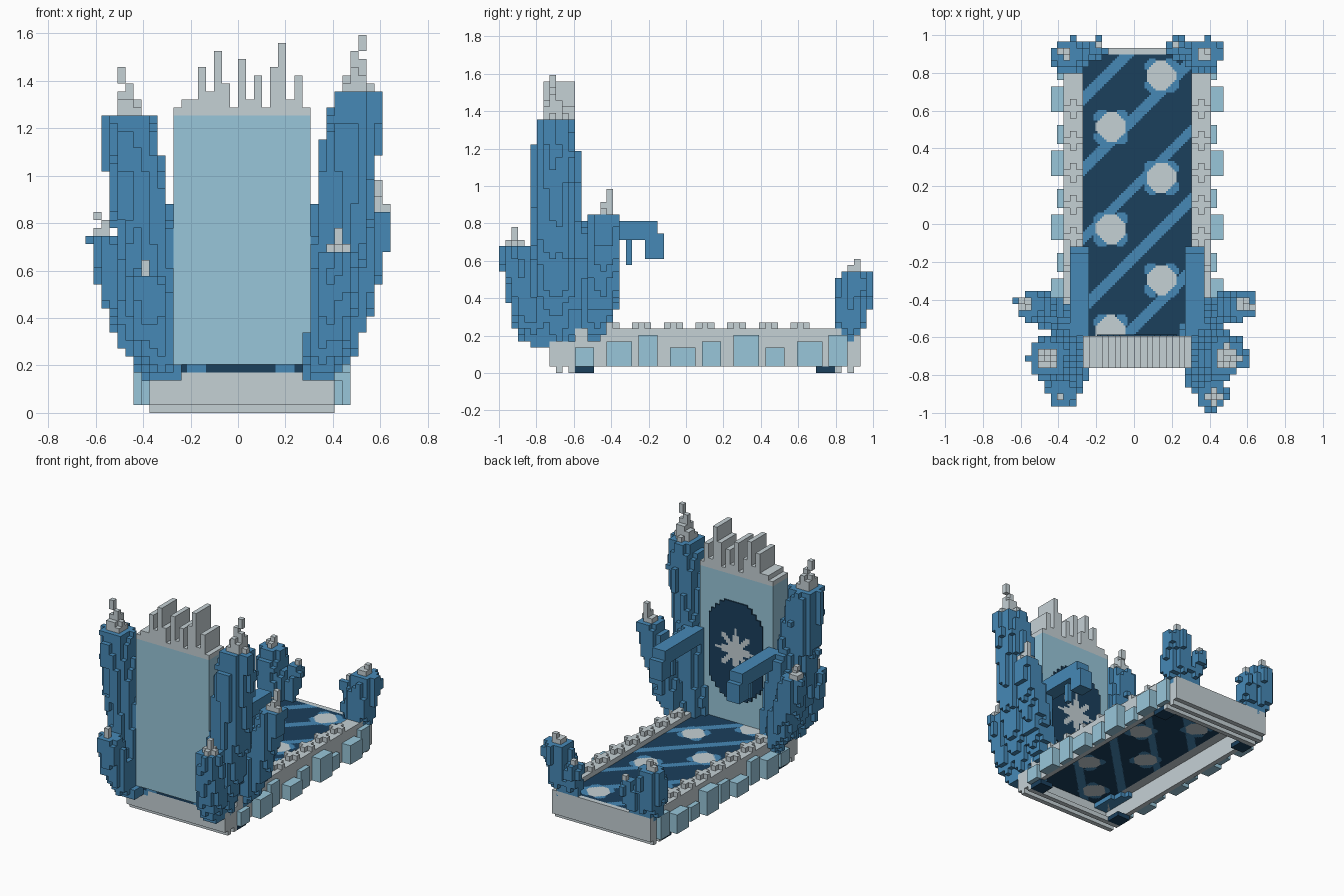
import bpy, bmesh, math, random
from mathutils import Vector

if "Cube" in bpy.data.objects:
    bpy.data.objects.remove(bpy.data.objects["Cube"])

random.seed(4)
V = 2 / 59                       # size of one block
X0, Y0 = -19 * V, -29.5 * V      # grid origin
CX = X0 + 19.5 * V               # middle of the seat


def material(name, rgb):
    m = bpy.data.materials.new(name)
    m.diffuse_color = (*rgb, 1)
    m.use_nodes = True
    m.node_tree.nodes["Principled BSDF"].inputs["Base Color"].default_value = m.diffuse_color
    return m


FROST, PALE, BLUE, NAVY = range(4)
MATS = [material("frost grey", (0.56, 0.635, 0.665)),
        material("pale ice blue", (0.315, 0.565, 0.70)),
        material("deep ice blue", (0.061, 0.25, 0.47)),
        material("navy", (0.0105, 0.050, 0.108))]

SIDES = [((1, 0, 0), [(1, 0, 0), (1, 1, 0), (1, 1, 1), (1, 0, 1)]),
         ((-1, 0, 0), [(0, 0, 0), (0, 0, 1), (0, 1, 1), (0, 1, 0)]),
         ((0, 1, 0), [(0, 1, 0), (0, 1, 1), (1, 1, 1), (1, 1, 0)]),
         ((0, -1, 0), [(0, 0, 0), (1, 0, 0), (1, 0, 1), (0, 0, 1)]),
         ((0, 0, 1), [(0, 0, 1), (1, 0, 1), (1, 1, 1), (0, 1, 1)]),
         ((0, 0, -1), [(0, 0, 0), (0, 1, 0), (1, 1, 0), (1, 0, 0)])]


def blocks(name, cells, origin, size):
    """Mesh the outer faces of a set of blocks {(i, j, k): colour}."""
    bm, verts = bmesh.new(), {}
    for c, mat in cells.items():
        for d, corners in SIDES:
            if tuple(a + b for a, b in zip(c, d)) in cells:
                continue
            loop = []
            for q in corners:
                p = tuple(a + b for a, b in zip(c, q))
                if p not in verts:
                    verts[p] = bm.verts.new([o + s * a for o, s, a in zip(origin, size, p)])
                loop.append(verts[p])
            bm.faces.new(loop).material_index = mat
    me = bpy.data.meshes.new(name)
    bm.to_mesh(me)
    bm.free()
    for m in MATS:
        me.materials.append(m)
    ob = bpy.data.objects.new(name, me)
    bpy.context.collection.objects.link(ob)
    return ob


def box(name, x, y, z, mat):
    """A plain box given by its block ranges."""
    return blocks(name, {(0, 0, 0): mat}, (X0 + x[0] * V, Y0 + y[0] * V, z[0] * V),
                  ((x[1] - x[0]) * V, (y[1] - y[0]) * V, (z[1] - z[0]) * V))


def pair(name, x, y, z, mat):
    """Box on the right side and its mirror on the left."""
    box(name + "_right", x, y, z, mat)
    box(name + "_left", (39 - x[1], 39 - x[0]), y, z, mat)


# base frame: thin end boards, slats, feet and hollow side rails
box("front_board", (8, 31), (8, 9), (1, 5), FROST)
box("back_board", (8, 31), (56, 57), (1, 6), FROST)
for y in (9, 11):
    box("front_slat", (8, 31), (y, y + 1), (0, 1), FROST)
    box("back_slat", (8, 31), (64 - y, 65 - y), (0, 1), FROST)
pair("front_foot", (28, 31), (12, 15), (0, 1), NAVY)
pair("back_foot", (28, 31), (50, 53), (0, 1), NAVY)
pair("side_rail", (30, 31), (8, 57), (1, 5), FROST)
pair("upper_rail", (28, 31), (12, 54), (5, 7), FROST)
pair("rail_end", (28, 31), (8, 12), (4, 5), FROST)

# cross-shaped studs along the rails
for s in range(16, 50, 5):
    pair("stud_long", (29, 30), (s, s + 3), (7, 8), FROST)
    pair("stud_wide", (28, 31), (s + 1, s + 2), (7, 8), FROST)

# ice lumps on the outside of the rails, every second one larger
for n, s in enumerate(range(12, 55, 5)):
    big = n % 2
    pair("ice_lump", (31, 32 + big), (s, s + 3 + big), (1, 4 + n % 3), PALE)


# carpet with diagonal stripes and diamond spots
def carpet_colour(x, y):
    for n in range(6):
        dx = abs(x - (0.145 if n % 2 == 0 else -0.12))
        dy = abs(y - (0.785 - 0.27 * n))
        if max(dx, dy) < 0.08 and dx + dy < 0.103:
            return FROST
        if 0.05 < max(dx, dy) < 0.09 and 0.103 < dx + dy < 0.155 and min(dx, dy) > 0.03:
            return BLUE
    return BLUE if (y - x + 0.55 + 0.035) % 0.37 < 0.075 else NAVY


h = V / 3
cells = {(i, j, 0): carpet_colour(X0 + 11 * V + (i + .5) * h, Y0 + 8 * V + (j + .5) * h)
         for i in range(51) for j in range(144)}
blocks("carpet", cells, (X0 + 11 * V, Y0 + 8 * V, 5 * V), (h, h, V))

# backrest with a jagged frosty top
TOPS = [38, 39, 39, 43, 40, 45, 41, 38, 44, 39, 42, 38, 43, 46, 39, 42, 38]
cells = {(i, 0, k): FROST if k >= 37 else PALE
         for i, top in enumerate(TOPS) for k in range(6, top)}
blocks("backrest", cells, (X0 + 11 * V, Y0 + 7 * V, 0), (V, 5 * V, V))

# panel and snowflake on the seat side of the backrest
h = V / 2
cells = {}
for i in range(-12, 13):
    for k in range(-20, 21):
        a, b = abs(i), abs(k)
        if a // 2 * 2 + b // 2 * 2 > 25:
            continue
        cross = min(a, b) <= (max(a, b) <= 6) and max(a, b) <= 9
        diagonal = abs(a - b) <= 1 and max(a, b) <= 6
        cells[i, 0, k] = FROST if cross or diagonal else NAVY
blocks("snowflake_panel", cells, (CX - h / 2, Y0 + 12 * V, 0.71), (h, 0.009, h))

# armrests with a drooping end and an icicle
pair("armrest", (27, 30), (12, 25), (21, 24), BLUE)
pair("armrest_end", (27, 30), (23, 26), (18, 22), BLUE)
pair("icicle", (28, 29), (20, 21), (17, 21), BLUE)


def crystal(name, base, tip, radius, cap=FROST):
    """Leaning column of blocks with a narrow tip."""
    base, tip = Vector(base), Vector(tip)
    cells, rough = {}, {}
    k0, k1 = round(base.z / V), round(tip.z / V)
    for k in range(k0, k1):
        t = (k - k0 + .5) / (k1 - k0)
        c = base.lerp(tip, t ** 0.65)
        if t < 0.84:
            r = radius * min(1, 0.62 + 1.5 * t, 1 - 1.3 * (t - 0.7))
        else:
            r = radius * max(0, 0.62 - 5 * (t - 0.84))
        ci, cj = math.floor((c.x - X0) / V), math.floor((c.y - Y0) / V)
        for i in range(ci - 5, ci + 6):
            for j in range(cj - 5, cj + 6):
                d = math.hypot(X0 + (i + .5) * V - c.x, Y0 + (j + .5) * V - c.y)
                bump = rough.setdefault((i, j, k // 6), random.uniform(-0.008, 0.012))
                if d < r + bump * (t < 0.84) or (i, j) == (ci, cj):
                    cells[i, j, k] = cap if t >= 0.84 else BLUE
    blocks(name, cells, (X0, Y0, 0), (V, V, V))


# crystal clusters, the right side taller than the left
crystal("tall_crystal_right", (0.31, -0.68, 0.14), (0.515, -0.71, 1.59), 0.12)
crystal("tall_crystal_left", (-0.28, -0.68, 0.14), (-0.48, -0.71, 1.46), 0.12)
crystal("outer_crystal_right", (0.34, -0.50, 0.14), (0.61, -0.42, 0.98), 0.088)
crystal("outer_crystal_left", (-0.31, -0.50, 0.14), (-0.585, -0.42, 0.85), 0.088)
crystal("front_crystal_right", (0.33, -0.77, 0.14), (0.43, -0.925, 0.78), 0.088)
crystal("front_crystal_left", (-0.30, -0.77, 0.14), (-0.395, -0.925, 0.65), 0.088)
mid = CX * 0.8
for side, s in (("right", 1), ("left", -1)):
    crystal("inner_crystal_" + side, (mid + s * 0.29, -0.57, 0.14),
            (mid + s * 0.38, -0.58, 0.90), 0.09, BLUE)
    crystal("back_crystal_" + side, (mid + s * 0.32, 0.85, 0.17), (mid + s * 0.375, 0.905, 0.61), 0.09)
    crystal("back_shard_" + side, (mid + s * 0.27, 0.87, 0.17), (mid + s * 0.20, 0.955, 0.475), 0.045)
